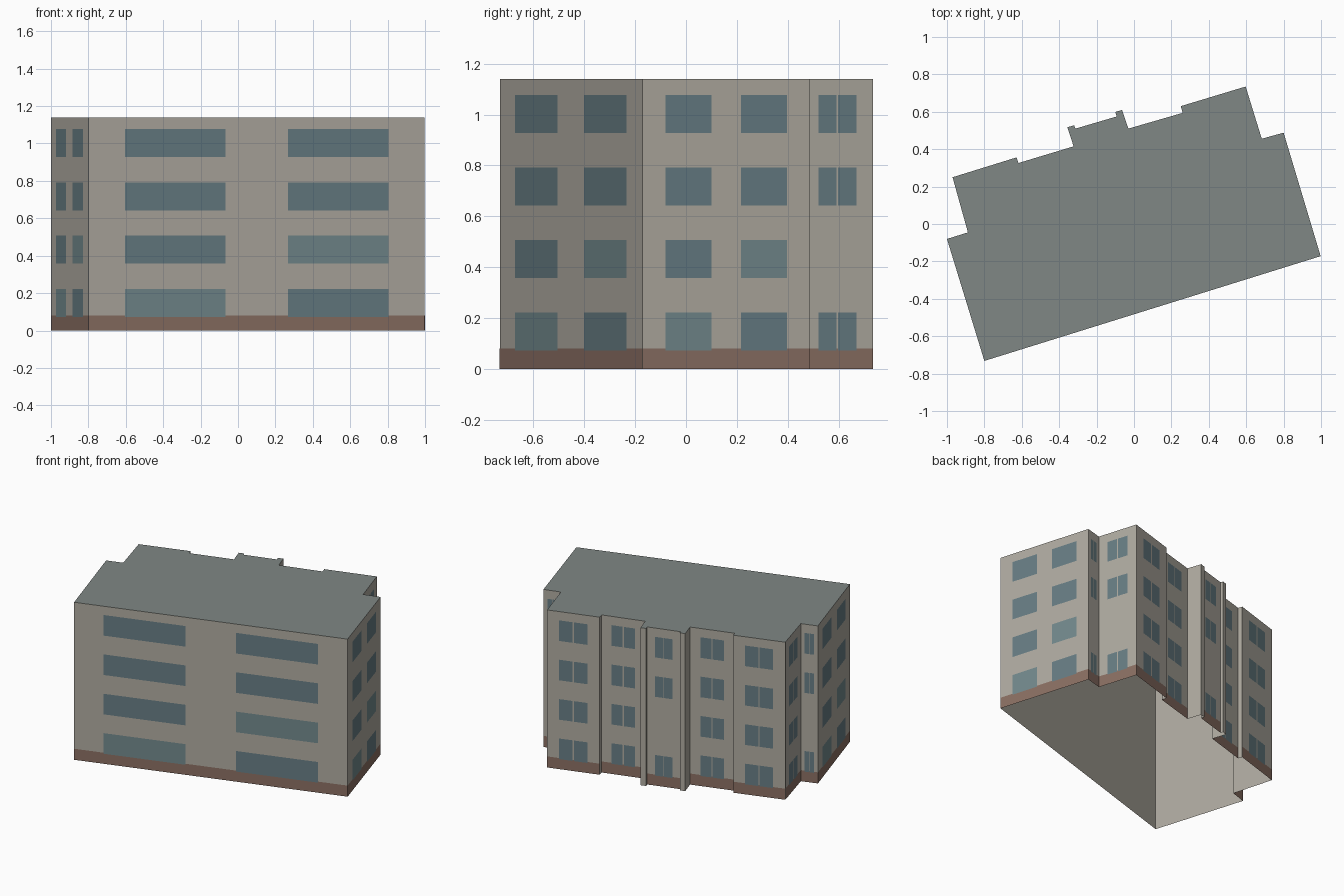
import bpy, bmesh
from mathutils import Vector

if "Cube" in bpy.data.objects:
    bpy.data.objects.remove(bpy.data.objects["Cube"])

HEIGHT, BASE = 1.14, 0.08
FLOOR, SILL, WIN_H = 0.285, 0.073, 0.149

# Footprint, counter-clockwise from the left front notch
PLAN = [Vector(p) for p in [
    (-1.0, -0.08), (-0.8, -0.732), (0.998, -0.172), (0.8, 0.488), (0.683, 0.456),
    (0.597, 0.735), (0.25, 0.63), (0.26, 0.594), (-0.03, 0.51), (-0.064, 0.61),
    (-0.1, 0.599), (-0.092, 0.575), (-0.313, 0.51), (-0.32, 0.528),
    (-0.356, 0.517), (-0.323, 0.415), (-0.618, 0.326), (-0.628, 0.356),
    (-0.97, 0.25), (-0.888, -0.045)]]


def material(name, rgb):
    m = bpy.data.materials.new(name)
    m.diffuse_color = (*rgb, 1)
    m.use_nodes = True
    m.node_tree.nodes["Principled BSDF"].inputs["Base Color"].default_value = m.diffuse_color
    return m


wall_mat = material("wall_plaster", (0.43, 0.405, 0.355))
roof_mat = material("roof_grey", (0.215, 0.245, 0.235))
base_mat = material("base_brown", (0.255, 0.16, 0.125))
glass_mat = material("glass_dark", (0.135, 0.205, 0.23))
pale_mat = material("glass_pale", (0.17, 0.25, 0.265))


def finish(name, bm, *mats):
    mesh = bpy.data.meshes.new(name)
    bm.to_mesh(mesh)
    bm.free()
    for m in mats:
        mesh.materials.append(m)
    ob = bpy.data.objects.new(name, mesh)
    bpy.context.collection.objects.link(ob)


def panel(bm, a, b, t0, t1, z0, z1, offset, mat=0):
    """Flat panel on wall a-b between fractions t0 and t1."""
    d = b - a
    out = Vector((d.y, -d.x)).normalized() * offset
    p, q = a.lerp(b, t0) + out, a.lerp(b, t1) + out
    f = bm.faces.new([bm.verts.new((v.x, v.y, z))
                      for v, z in ((p, z0), (q, z0), (q, z1), (p, z1))])
    f.material_index = mat


# Building body: hollow shell, open underneath, with a flat grey roof
bm = bmesh.new()
low = [bm.verts.new((p.x, p.y, 0)) for p in PLAN]
high = [bm.verts.new((p.x, p.y, HEIGHT)) for p in PLAN]
for i in range(len(PLAN)):
    j = (i + 1) % len(PLAN)
    bm.faces.new((low[i], low[j], high[j], high[i]))
bm.faces.new(high).material_index = 1
finish("building_body", bm, wall_mat, roof_mat)

# Brown base on the main walls, windows on every floor
base, glass = bmesh.new(), bmesh.new()
for i, a in enumerate(PLAN):
    b = PLAN[(i + 1) % len(PLAN)]
    length = (b - a).length
    if length < 0.112:
        continue
    panel(base, a, b, 0, 1, 0, BASE, 0.0006)
    if length > 1:                       # wide front windows
        spans = [(0.108, 0.407), (0.593, 0.892)]
    elif length > 0.5:                   # end wall windows
        spans = [(0.137, 0.413), (0.587, 0.863)]
    else:                                # paired casements
        spans = [(0.23, 0.485), (0.51, 0.765)]
    for level in range(4):
        if level == 1 and length < 0.295:    # narrow walls skip this floor
            continue
        z = SILL + level * FLOOR
        for k, (t0, t1) in enumerate(spans):
            pale = length > 0.5 and level < 2 and k == level
            panel(glass, a, b, t0, t1, z, z + WIN_H, 0.0012, int(pale))
finish("base_band", base, base_mat)
finish("windows", glass, glass_mat, pale_mat)
